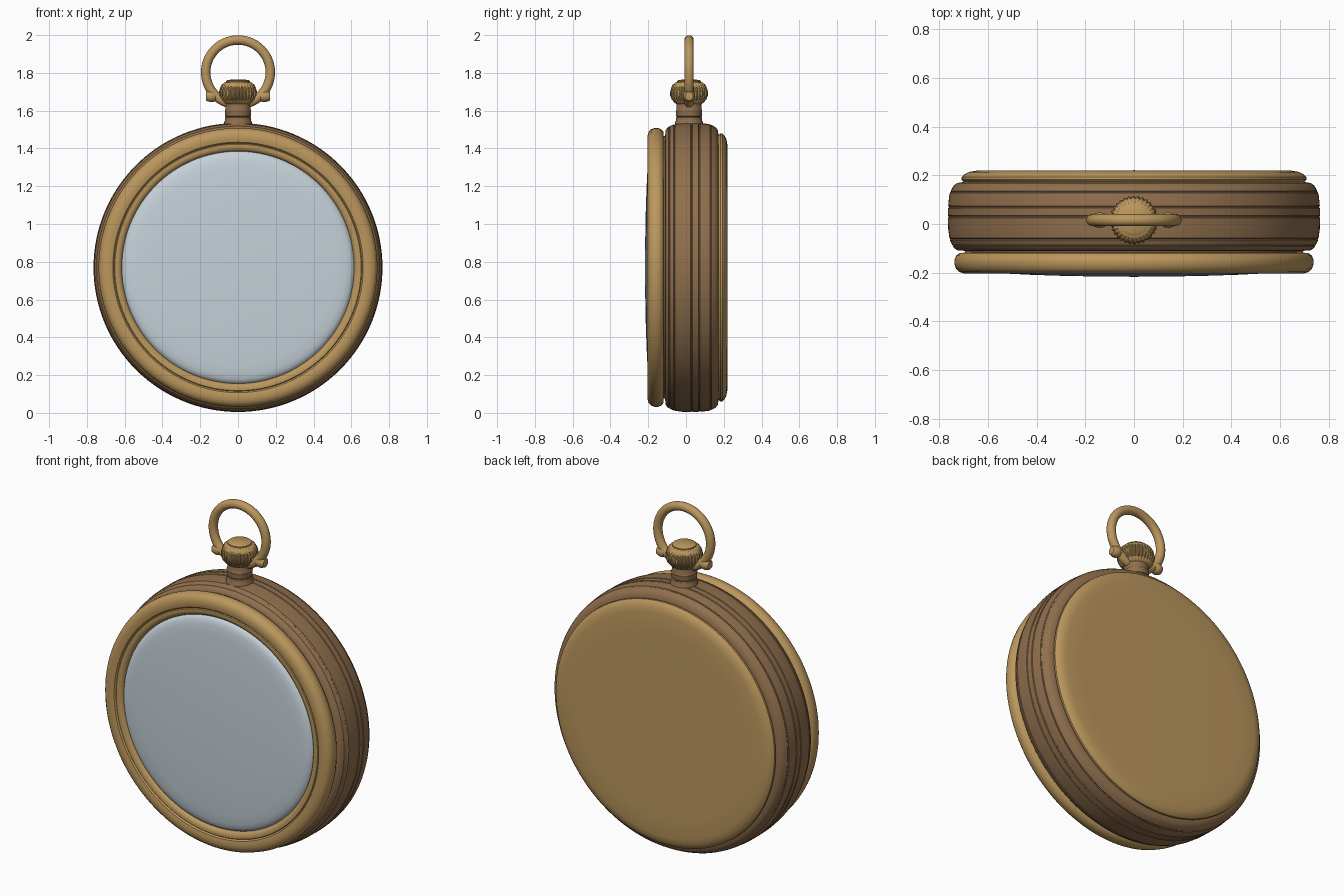
import bpy, bmesh, math
from math import sin, cos, pi

CZ, NY = 0.77, 0.016          # case centre height, depth of crown and bow


def material(name, rgb):
    m = bpy.data.materials.new(name)
    m.diffuse_color = (*rgb, 1)
    return m


GOLD = material("gold", (0.50, 0.31, 0.11))
BRONZE = material("bronze", (0.28, 0.16, 0.075))
GLASS = material("glass", (0.56, 0.64, 0.69))


def smooth(ob, angle=35):
    bpy.ops.object.select_all(action='DESELECT')
    ob.select_set(True)
    bpy.context.view_layer.objects.active = ob
    bpy.ops.object.shade_smooth_by_angle(angle=math.radians(angle))


def lathe(name, profile, mat, n=128, loc=(0, 0, CZ), rot=(-pi / 2, 0, 0), ribs=None):
    """Revolve (radius, height) points about local z; ribs = (first, last, depth)."""
    bm = bmesh.new()
    rings = []
    for k, (r, h) in enumerate(profile):
        if r == 0:
            rings.append([bm.verts.new((0, 0, h))] * n)
            continue
        ring = []
        for i in range(n):
            cut = ribs[2] if ribs and ribs[0] <= k <= ribs[1] and i % 4 > 1 else 0
            a = 2 * pi * i / n
            ring.append(bm.verts.new(((r - cut) * cos(a), (r - cut) * sin(a), h)))
        rings.append(ring)
    for a, b in zip(rings, rings[1:]):
        for i in range(n):
            j = (i + 1) % n
            bm.faces.new(dict.fromkeys((a[i], a[j], b[j], b[i])))
    bmesh.ops.recalc_face_normals(bm, faces=bm.faces)
    me = bpy.data.meshes.new(name)
    bm.to_mesh(me)
    bm.free()
    me.materials.append(mat)
    ob = bpy.data.objects.new(name, me)
    ob.location, ob.rotation_euler = loc, rot
    bpy.context.collection.objects.link(ob)
    smooth(ob)
    return ob


# Case band, with fine grooves round its rim
lathe("case_band", [
    (0, -0.11), (0.70, -0.11), (0.725, -0.109), (0.738, -0.10), (0.745, -0.092),
    (0.742, -0.089), (0.748, -0.086), (0.757, -0.066), (0.754, -0.062), (0.759, -0.058),
    (0.764, -0.02), (0.765, 0.025), (0.762, 0.028), (0.762, 0.032), (0.765, 0.035),
    (0.765, 0.065), (0.761, 0.068), (0.761, 0.072), (0.764, 0.075), (0.760, 0.115),
    (0.757, 0.128), (0.753, 0.131), (0.754, 0.135), (0.742, 0.157), (0.728, 0.168),
    (0.70, 0.173), (0, 0.173)], BRONZE)

# Front bezel with rolled edge and inner lip
lathe("front_bezel", [
    (0, -0.118), (0.70, -0.118), (0.718, -0.120), (0.731, -0.130), (0.738, -0.147),
    (0.738, -0.165), (0.732, -0.184), (0.719, -0.197), (0.70, -0.203), (0.68, -0.204),
    (0.663, -0.200), (0.656, -0.192), (0.652, -0.196), (0.638, -0.197),
    (0.624, -0.192), (0.615, -0.180), (0.614, -0.165), (0, -0.165)], GOLD)
lathe("bezel_seat", [(0, -0.125), (0.695, -0.125), (0.695, -0.10), (0, -0.10)], BRONZE)

# Domed crystal
lathe("crystal", [
    (0, -0.217), (0.15, -0.216), (0.3, -0.213), (0.42, -0.209), (0.52, -0.204),
    (0.57, -0.200), (0.595, -0.194), (0.61, -0.185), (0.617, -0.172), (0, -0.168)], GLASS)

# Back cover
lathe("back_cover", [
    (0, 0.165), (0.69, 0.165), (0.703, 0.175), (0.71, 0.183), (0.709, 0.193),
    (0.698, 0.204), (0.678, 0.214), (0.65, 0.219), (0.55, 0.220), (0, 0.221)], GOLD)

# Neck with collar rings
up = dict(loc=(0, NY, 0), rot=(0, 0, 0))
lathe("neck", [
    (0, 1.50), (0.075, 1.50), (0.074, 1.54), (0.068, 1.55), (0.068, 1.563),
    (0.065, 1.567), (0.068, 1.571), (0.068, 1.59), (0.070, 1.60), (0.066, 1.608),
    (0.066, 1.65), (0, 1.65)], BRONZE, n=48, **up)

# Ribbed winding crown
lathe("winding_crown", [
    (0, 1.633), (0.062, 1.633), (0.078, 1.643), (0.092, 1.66), (0.100, 1.68),
    (0.100, 1.70), (0.095, 1.72), (0.086, 1.738), (0.074, 1.748), (0.064, 1.751),
    (0.064, 1.757), (0.055, 1.763), (0, 1.766)], GOLD, n=128, ribs=(2, 7, 0.005), **up)

# Hanging bow
bpy.ops.mesh.primitive_torus_add(major_radius=0.171, minor_radius=0.025, major_segments=72,
                                 minor_segments=20, location=(0, NY, 1.803),
                                 rotation=(pi / 2, 0, 0))
bow = bpy.context.object
bow.name = "hanging_bow"
bow.data.materials.append(GOLD)
smooth(bow)

# Pivot screws on both sides of the bow
for side, s in (("left", -1), ("right", 1)):
    lathe(side + "_bow_screw", [
        (0, -0.03), (0.02, -0.03), (0.029, -0.02), (0.032, 0), (0.029, 0.012),
        (0.026, 0.022), (0.022, 0.026), (0, 0.026)], GOLD, n=32,
        loc=(s * 0.143, NY, 1.677), rot=(0, s * pi / 2, 0))
